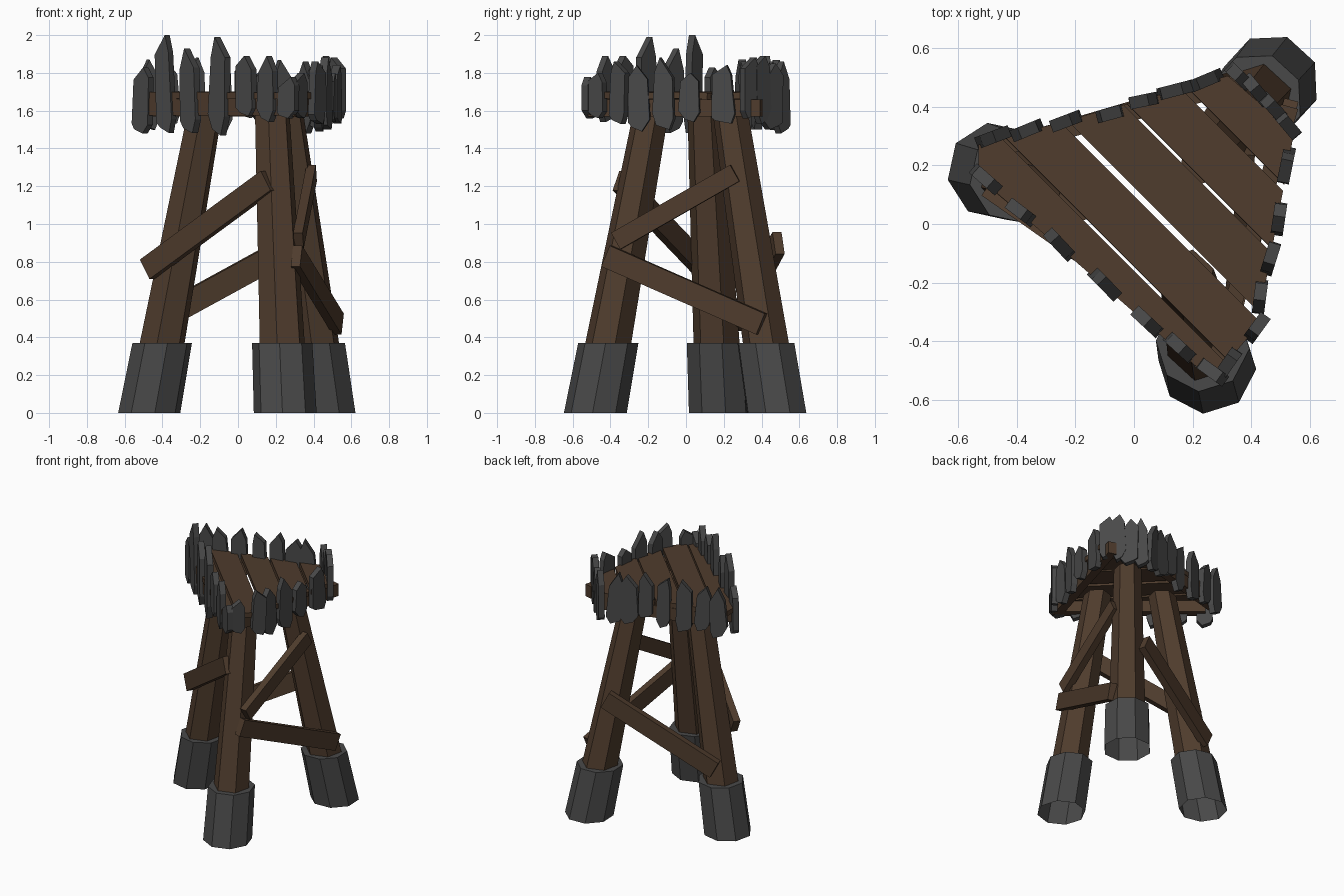
import bpy, bmesh, math, random
from mathutils import Vector, Matrix

if "Cube" in bpy.data.objects:
    bpy.data.objects.remove(bpy.data.objects["Cube"])

random.seed(4)


def material(name, col):
    m = bpy.data.materials.new(name)
    m.diffuse_color = (*col, 1)
    m.use_nodes = True
    m.node_tree.nodes["Principled BSDF"].inputs["Base Color"].default_value = m.diffuse_color
    return m


WOOD = material("dark brown wood", (0.078, 0.045, 0.026))
IRON = material("dark grey", (0.066, 0.066, 0.066))


def finish(name, bm, mat):
    bmesh.ops.recalc_face_normals(bm, faces=bm.faces)
    me = bpy.data.meshes.new(name)
    bm.to_mesh(me)
    bm.free()
    me.materials.append(mat)
    ob = bpy.data.objects.new(name, me)
    bpy.context.collection.objects.link(ob)
    return ob


def post(name, rings, sides, mat, turn=0.0, bottom=True):
    """Loft horizontal polygon rings given as (centre, radius)."""
    bm = bmesh.new()
    loops = []
    for c, r in rings:
        loops.append([bm.verts.new((c[0] + r * math.cos(turn + 2 * math.pi * i / sides),
                                    c[1] + r * math.sin(turn + 2 * math.pi * i / sides), c[2]))
                      for i in range(sides)])
    for a, b in zip(loops, loops[1:]):
        for i in range(sides):
            j = (i + 1) % sides
            bm.faces.new((a[i], a[j], b[j], b[i]))
    bm.faces.new(loops[-1])
    if bottom:
        bm.faces.new(loops[0][::-1])
    return finish(name, bm, mat)


def beam(name, p, q, thick, height):
    """Rectangular timber between two points, standing on edge."""
    p, q = Vector(p), Vector(q)
    along = (q - p).normalized()
    side = along.cross(Vector((0, 0, 1))).normalized()
    up = side.cross(along)
    rot = Matrix((along, side, up)).transposed().to_4x4()
    bm = bmesh.new()
    bmesh.ops.create_cube(bm, size=1)
    bmesh.ops.scale(bm, vec=((q - p).length, thick, height), verts=bm.verts)
    bmesh.ops.transform(bm, matrix=Matrix.Translation((p + q) / 2) @ rot, verts=bm.verts)
    return finish(name, bm, WOOD)


# Three splayed legs with octagonal grey feet
legs = {"left": ((-0.47, 0.18), (-0.17, 0.10)),
        "front": ((0.25, -0.48), (0.18, -0.18)),
        "back": ((0.465, 0.48), (0.25, 0.23))}
for name, (b, t) in legs.items():
    b, t = Vector((*b, 0)), Vector((*t, 1.62))
    face = math.atan2(b.y - 0.06, b.x - 0.08)
    post(name + "_leg", [(b.lerp(t, 0.22), 0.125), (t, 0.095)], 6, WOOD, face + math.pi / 6)
    post(name + "_foot", [(b, 0.167), (b.lerp(t, 0.37 / 1.62), 0.16)], 8, IRON,
         face + math.pi / 8, bottom=False)

# Diagonal braces
beam("front_left_brace", (-0.48, 0.10, 0.76), (0.16, -0.35, 1.23), 0.05, 0.12)
beam("right_upper_brace", (0.32, -0.37, 0.91), (0.39, 0.26, 1.27), 0.05, 0.10)
beam("right_lower_brace", (0.31, -0.42, 0.83), (0.53, 0.40, 0.47), 0.05, 0.12)
beam("back_brace", (-0.43, 0.27, 0.49), (0.32, 0.49, 0.90), 0.05, 0.13)

# Beams carrying the deck
beam("back_deck_beam", (-0.50, 0.25, 1.615), (0.36, 0.48, 1.615), 0.06, 0.09)
beam("front_left_deck_beam", (-0.50, 0.17, 1.62), (0.26, -0.47, 1.62), 0.06, 0.09)
beam("right_deck_beam", (0.27, -0.51, 1.615), (0.53, 0.40, 1.615), 0.06, 0.09)

# Deck planks: diagonal strips cut to the deck outline
outline = [(-0.53, 0.27), (-0.53, 0.16), (0.24, -0.51), (0.30, -0.49),
           (0.42, -0.35), (0.545, 0.31), (0.32, 0.505)]
strips = [(-0.46, -0.16), (-0.145, 0.095), (0.125, 0.37), (0.385, 0.62), (0.645, 0.9)]
for k, (c0, c1) in enumerate(strips):
    mid, width = (c0 + c1) / 4, (c1 - c0) / math.sqrt(2)
    bm = bmesh.new()
    bmesh.ops.create_cube(bm, size=1)
    bmesh.ops.scale(bm, vec=(2.4, width, 0.035), verts=bm.verts)
    turn = Matrix.Rotation(-math.pi / 4, 4, 'Z')
    tilt = Matrix.Rotation(random.uniform(-0.05, 0.05), 4, 'X')
    bmesh.ops.transform(bm, matrix=Matrix.Translation((mid, mid, 1.68)) @ turn @ tilt,
                        verts=bm.verts)
    for i, a in enumerate(outline):
        b = outline[(i + 1) % len(outline)]
        bmesh.ops.bisect_plane(bm, geom=bm.verts[:] + bm.edges[:] + bm.faces[:],
                               plane_co=(*a, 0), plane_no=(b[1] - a[1], a[0] - b[0], 0),
                               clear_outer=True)
        rim = [e for e in bm.edges if e.is_boundary]
        if rim:
            bmesh.ops.holes_fill(bm, edges=rim, sides=0)
    finish("deck_plank_%d" % (k + 1), bm, WOOD)

# Pointed stakes around the deck: x, y, bottom z, top z, grouped by wall angle
walls = {
    "back": (17, [(-0.48, 0.295, 1.50, 1.87), (-0.36, 0.32, 1.53, 1.86), (-0.23, 0.35, 1.50, 1.88),
                  (-0.08, 0.375, 1.50, 1.87), (0.035, 0.42, 1.56, 1.89), (0.14, 0.455, 1.50, 1.86),
                  (0.25, 0.49, 1.49, 1.87)]),
    "corner": (-47, [(0.36, 0.50, 1.48, 1.86), (0.42, 0.45, 1.50, 1.85), (0.47, 0.40, 1.53, 1.89),
                     (0.52, 0.34, 1.56, 1.88)]),
    "right": (77, [(0.52, 0.20, 1.53, 1.84), (0.495, 0.02, 1.54, 1.80), (0.465, -0.12, 1.50, 1.88),
                   (0.43, -0.25, 1.49, 1.84)]),
    "front": (55, [(0.415, -0.36, 1.53, 1.86), (0.325, -0.47, 1.56, 1.80)]),
    "front_left": (-41, [(-0.51, 0.155, 1.48, 1.83), (-0.38, 0.035, 1.48, 2.0),
                         (-0.25, -0.075, 1.48, 1.93), (-0.105, -0.20, 1.47, 1.99),
                         (0.045, -0.335, 1.57, 1.89), (0.155, -0.42, 1.54, 1.89),
                         (0.26, -0.50, 1.56, 1.78)]),
}
for wall, (angle, stakes) in walls.items():
    for k, (x, y, z0, z1) in enumerate(stakes):
        r = random.uniform
        peak = r(-0.55, 0.55)
        w = r(0.05, 0.062)
        h = z1 - z0
        shape = [(r(-0.7, -0.4), 0.06), (r(0.3, 0.7), 0.0), (r(0.9, 1.05), r(0.1, 0.2)),
                 (r(0.8, 1), r(0.72, 0.85)), (peak, 1.0), (-r(0.8, 1), r(0.72, 0.85)),
                 (-r(0.9, 1.05), r(0.1, 0.25))]
        bm = bmesh.new()
        face = bm.faces.new([bm.verts.new((u * w, -0.02, v * h)) for u, v in shape])
        ext = bmesh.ops.extrude_face_region(bm, geom=[face])
        moved = [v for v in ext["geom"] if isinstance(v, bmesh.types.BMVert)]
        bmesh.ops.translate(bm, vec=(0, 0.042, 0), verts=moved)
        ob = finish("%s_stake_%d" % (wall, k + 1), bm, IRON)
        ob.location = (x, y, z0)
        ob.rotation_euler = (0, r(-0.05, 0.05), math.radians(angle + r(-6, 6)))
